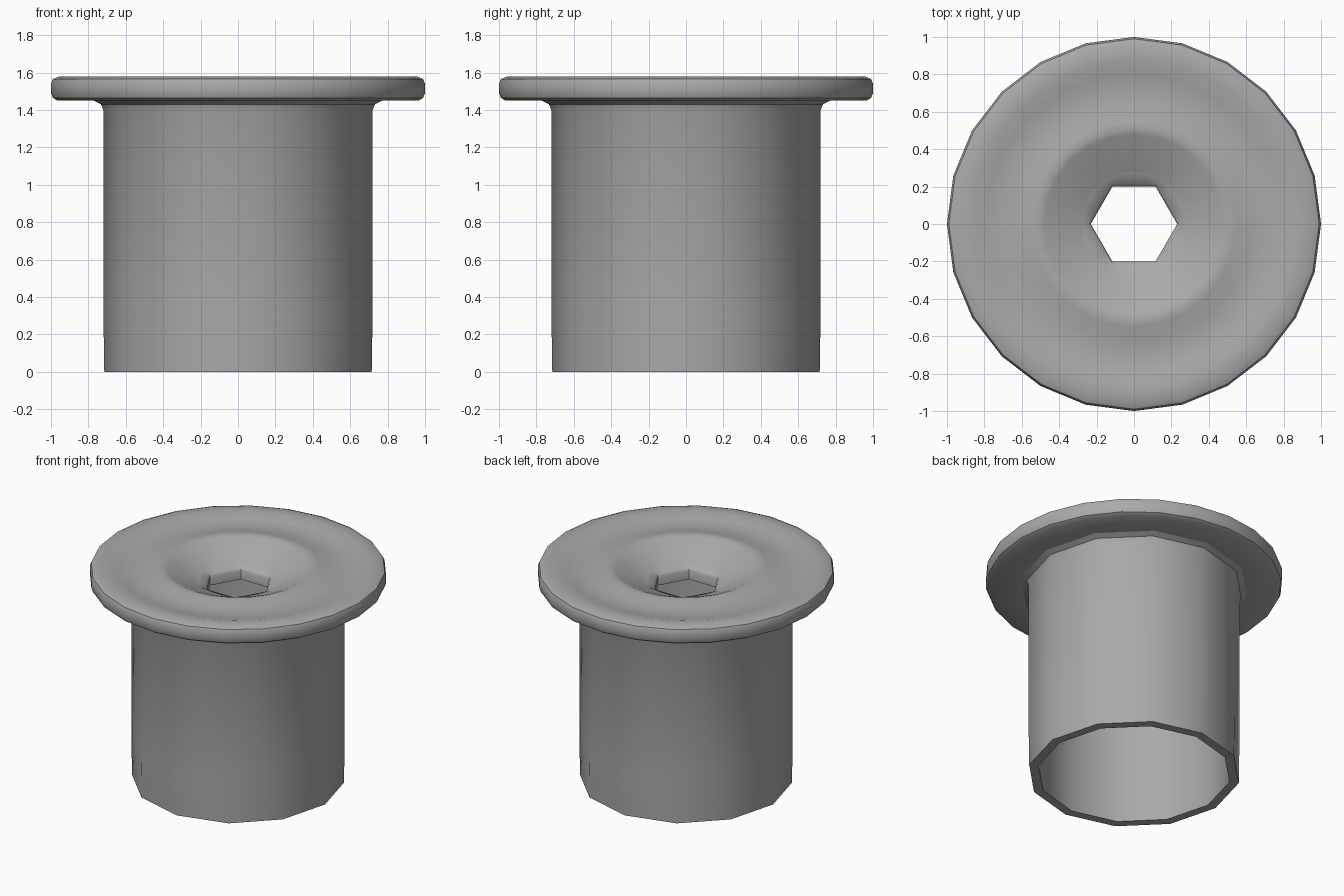
import bpy, bmesh, math

cube = bpy.data.objects.get("Cube")
if cube:
    bpy.data.objects.remove(cube, do_unlink=True)

STEPS = 24

steel = bpy.data.materials.new("grey steel")
steel.use_nodes = True
colour = (0.4, 0.4, 0.4, 1)
steel.diffuse_color = colour
steel.node_tree.nodes["Principled BSDF"].inputs["Base Color"].default_value = colour


def ring_point(radius, z, sides, step):
    """Point on the outline of a regular polygon with a corner on +x."""
    angle = math.tau * step / STEPS
    half = math.pi / sides
    r = radius * math.cos(half) / math.cos(angle % (2 * half) - half)
    return (r * math.cos(angle), r * math.sin(angle), z)


def lathe(name, rings, sharp=35):
    """Skin a stack of (radius, z, sides) rings, listed from below outward to top."""
    bm = bmesh.new()
    loops = [[bm.verts.new(ring_point(*ring, i)) for i in range(STEPS)] for ring in rings]
    for low, high in zip(loops, loops[1:]):
        for i in range(STEPS):
            j = (i + 1) % STEPS
            bm.faces.new((low[i], low[j], high[j], high[i]))
    mesh = bpy.data.meshes.new(name)
    bm.to_mesh(mesh)
    bm.free()
    mesh.materials.append(steel)
    obj = bpy.data.objects.new(name, mesh)
    bpy.context.collection.objects.link(obj)
    bpy.ops.object.select_all(action='DESELECT')
    obj.select_set(True)
    bpy.context.view_layer.objects.active = obj
    bpy.ops.object.shade_smooth_by_angle(angle=math.radians(sharp))
    return obj


# Hollow twelve-sided sleeve: ceiling, bore, bottom lip, outer wall, flared neck
lathe("sleeve", [
    (0.231, 1.37, 6), (0.65, 1.37, 12), (0.65, 0, 12), (0.715, 0, 12),
    (0.72, 0.33, 12), (0.72, 1.4, 12), (0.732, 1.43, 12), (0.77, 1.45, 12)])

# Flange: flat underside, rounded edge, shallow ring groove, raised ridge, dished centre
lathe("flange", [
    (0.77, 1.45, 12), (0.965, 1.45, 24), (0.99, 1.465, 24), (1, 1.49, 24),
    (1, 1.54, 24), (0.99, 1.565, 24), (0.96, 1.578, 24), (0.875, 1.58, 24),
    (0.8, 1.56, 24), (0.72, 1.55, 24), (0.63, 1.556, 24), (0.55, 1.575, 24),
    (0.51, 1.58, 24), (0.48, 1.57, 24), (0.28, 1.475, 24)])

# Hexagonal key socket with a softened mouth
lathe("hex_socket", [
    (0.28, 1.475, 24), (0.245, 1.455, 6), (0.231, 1.435, 6), (0.231, 1.37, 6)], 50)
